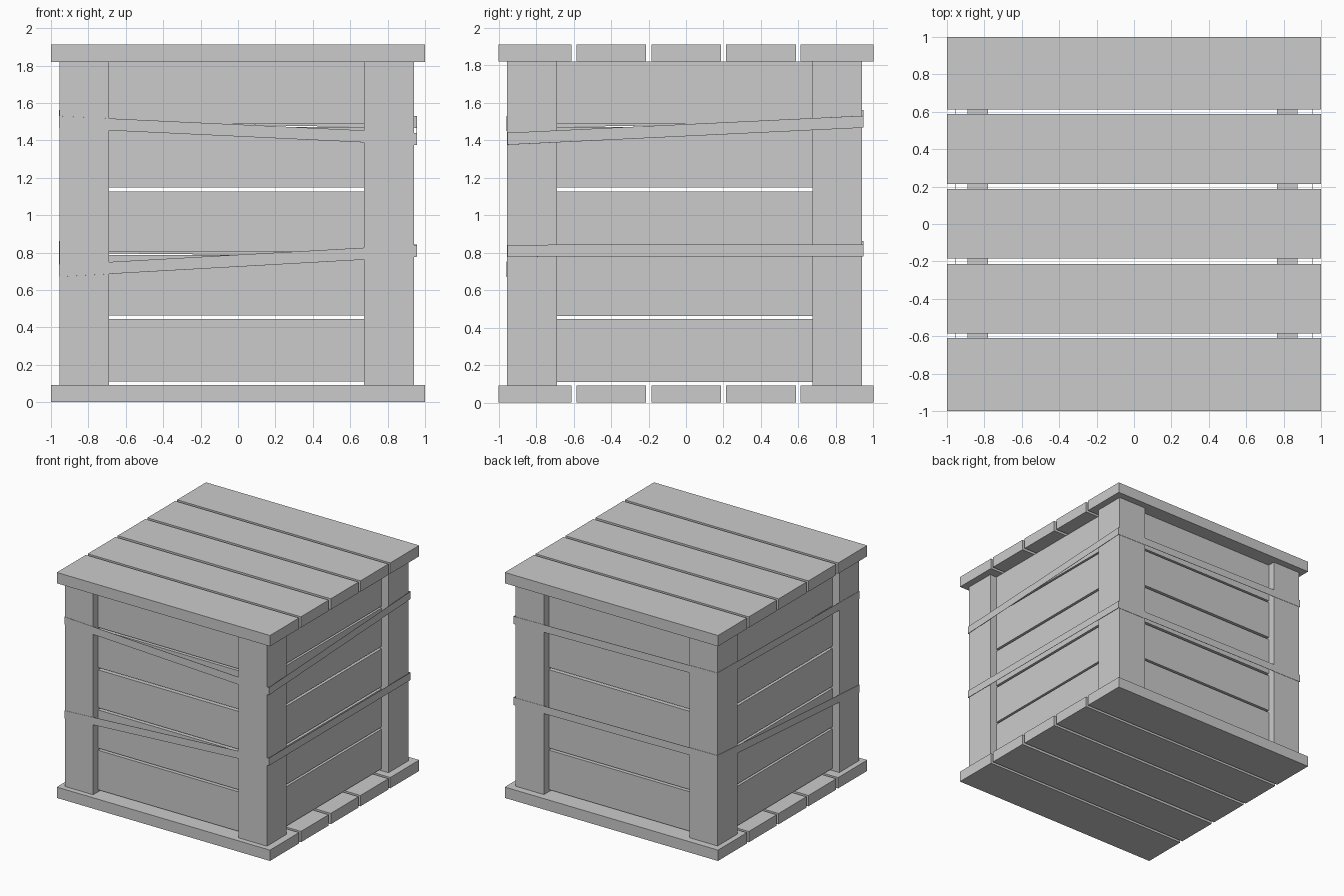
import bpy, bmesh

if "Cube" in bpy.data.objects:
    bpy.data.objects.remove(bpy.data.objects["Cube"])

def box(name, x, y, z):
    """Axis-aligned box from (min, max) ranges."""
    me = bpy.data.meshes.new(name)
    bm = bmesh.new()
    bmesh.ops.create_cube(bm, size=1)
    for v in bm.verts:
        for i, (a, b) in enumerate((x, y, z)):
            v.co[i] = a if v.co[i] < 0 else b
    bm.to_mesh(me)
    bm.free()
    ob = bpy.data.objects.new(name, me)
    bpy.context.collection.objects.link(ob)
    return ob

# Lid and base planks
planks = [(-1, -0.61), (-0.585, -0.213), (-0.185, 0.187), (0.213, 0.587), (0.612, 1)]
for y in planks:
    box("base_plank", (-1, 1), y, (0, 0.092))
    box("lid_plank", (-1, 1), y, (1.82, 1.912))

# Corner posts
ends = [(-0.955, -0.69), (0.675, 0.94)]
for x in ends:
    for y in ends:
        box("corner_post", x, y, (0.092, 1.82))

# Recessed wall boards on all four sides
rows = [(0.11, 0.445), (0.463, 0.787), (0.806, 1.127), (1.147, 1.472), (1.488, 1.82)]
depths = [(-0.89, -0.78), (0.765, 0.875)]
span = (-0.69, 0.675)
for z in rows:
    for d in depths:
        box("wall_board", span, d, z)
        box("side_wall_board", d, span, z)

# Thin crooked straps wrapped round the posts
corners = [(-0.958, -0.958), (0.957, -0.952), (0.957, 0.947), (-0.958, 0.947)]

def strap(name, heights, width=0.064):
    bm = bmesh.new()
    low = [bm.verts.new((x, y, z)) for (x, y), z in zip(corners, heights)]
    top = [bm.verts.new((x, y, z + width)) for (x, y), z in zip(corners, heights)]
    for i in range(4):
        j = (i + 1) % 4
        bm.faces.new((low[i], low[j], top[j], top[i]))
    me = bpy.data.meshes.new(name)
    bm.to_mesh(me)
    bm.free()
    ob = bpy.data.objects.new(name, me)
    bpy.context.collection.objects.link(ob)
    mod = ob.modifiers.new("thickness", 'SOLIDIFY')
    mod.thickness = 0.004
    mod.offset = -1

strap("upper_strap", (1.466, 1.376, 1.467, 1.498))
strap("lower_strap", (0.671, 0.778, 0.78, 0.798))
